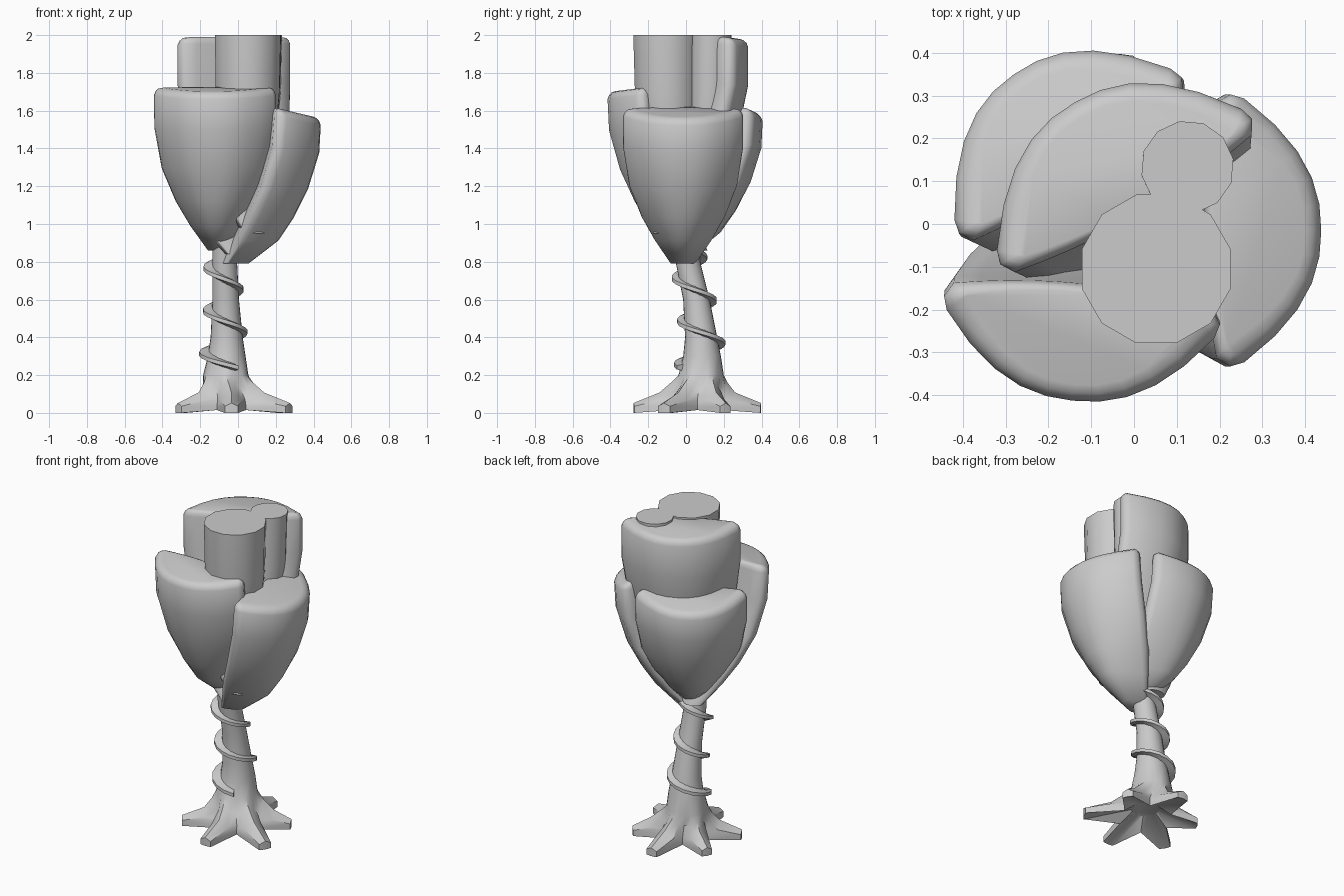
import bpy, bmesh, math
from mathutils import Vector

if "Cube" in bpy.data.objects:
    bpy.data.objects.remove(bpy.data.objects["Cube"])


def loft(name, rings, angle=40):
    """Skin a list of equal-length closed rings and cap both ends."""
    bm = bmesh.new()
    rows = [[bm.verts.new(p) for p in ring] for ring in rings]
    n = len(rows[0])
    for a, b in zip(rows, rows[1:]):
        for i in range(n):
            j = (i + 1) % n
            bm.faces.new((a[i], a[j], b[j], b[i]))
    bm.faces.new(rows[0][::-1])
    bm.faces.new(rows[-1])
    bmesh.ops.recalc_face_normals(bm, faces=bm.faces[:])
    mesh = bpy.data.meshes.new(name)
    bm.to_mesh(mesh)
    bm.free()
    ob = bpy.data.objects.new(name, mesh)
    bpy.context.collection.objects.link(ob)
    bpy.ops.object.select_all(action='DESELECT')
    ob.select_set(True)
    bpy.context.view_layer.objects.active = ob
    bpy.ops.object.shade_smooth_by_angle(angle=math.radians(angle))
    return ob


# Stem centre line and radius: z, x, y, r
STEM = [(0.2, -0.065, 0.08, 0.12), (0.3, -0.06, 0.085, 0.1), (0.4, -0.06, 0.08, 0.085),
        (0.6, -0.065, 0.055, 0.07), (0.8, -0.07, 0.01, 0.065), (0.97, -0.06, 0.0, 0.075)]


def stem_at(z):
    z = min(max(z, STEM[0][0]), STEM[-1][0])
    for a, b in zip(STEM, STEM[1:]):
        if z <= b[0]:
            t = (z - a[0]) / (b[0] - a[0])
            return [a[i] + (b[i] - a[i]) * t for i in (1, 2, 3)]


# Six-toed root foot flowing into the stem; each toe repeats side, ridge, side, valley
TOE_LENGTH = [1.0, 1.06, 0.89, 1.0, 0.89, 0.97]


def foot_ring(side, ridge, valley, cx=-0.035, cy=0.06):
    ring = []
    for k, length in enumerate(TOE_LENGTH):
        base = -90 + 60 * k
        for da, (r, z) in ((-side[2], side[:2]), (0, ridge), (side[2], side[:2]), (30, valley)):
            a = math.radians(base + da)
            if r > 0.3:
                r *= length
            ring.append((cx + r * math.cos(a), cy + r * math.sin(a), z))
    return ring


rings = [foot_ring((0.08, 0.08, 12), (0.08, 0.08), (0.08, 0.08)),
         foot_ring((0.335, 0, 6), (0.338, 0), (0.155, 0.015)),
         foot_ring((0.335, 0.035, 6), (0.338, 0.052), (0.155, 0.035)),
         foot_ring((0.2, 0.07, 16), (0.2, 0.108), (0.145, 0.07)),
         foot_ring((0.142, 0.135, 15), (0.15, 0.16), (0.125, 0.13), -0.05, 0.07)]
for z, x, y, r in STEM:
    rings.append([(x + r * math.cos(a), y + r * math.sin(a), z)
                  for a in (math.radians(-105 + 15 * i) for i in range(24))])
loft("root_foot_and_stem", rings, 35)

# Flat vine winding clockwise up the stem
rings = []
STEPS = 44
for i in range(STEPS + 1):
    t = i / STEPS
    z = 0.24 + 0.64 * t
    a = math.radians(-60 - 1020 * t)
    cx, cy, r = stem_at(z)
    ring = []
    for dr, dz in ((-0.02, -0.022), (0.038, -0.01), (0.038, 0.01), (-0.02, 0.022)):
        ring.append((cx - 0.01 + (r + dr) * math.cos(a), cy + (r + dr) * math.sin(a), z + dz))
    rings.append(ring)
loft("spiral_vine", rings, 35)

# Petal template: height fraction, half width, outer bulge, drop to the ends
PETAL = [(0, 0.065, 0.055, 0.09), (0.15, 0.15, 0.215, 0.17), (0.3, 0.22, 0.295, 0.18),
         (0.5, 0.285, 0.372, 0.185), (0.75, 0.318, 0.43, 0.185), (0.95, 0.318, 0.438, 0.18)]
# Rounded rim: inset and rise above the last level
RIM = [(0.008, 0.02), (0.022, 0.033), (0.042, 0.038)]


def petal(name, direction, z0, z1, shift_u=0.0, shift_v=0.0, tilt=0.3,
          extra_drop=0.0, lean_in=0.0, widen=1.0):
    d = math.radians(direction)
    out = Vector((math.cos(d), math.sin(d), 0))
    side = Vector((-math.sin(d), math.cos(d), 0))
    levels = [(f, w, vo, drop, 0, 0) for f, w, vo, drop in PETAL]
    levels += [PETAL[-1] + r for r in RIM]
    rings = []
    for f, w, vo, drop, inset, rise in levels:
        vo -= lean_in * f ** 4
        drop += extra_drop * f
        chord = vo - drop - 0.065 * min(1, 0.4 + 2 * f)
        w = w * widen - inset

        def point(u, v):
            p = side * (u + shift_u) + out * (v + shift_v)
            p.z = z0 + (z1 - z0) * f + rise - tilt * f * f * (v - chord)
            return p

        # crescent: curved outside, nearly straight inside, rounded ends
        outer, inner = [], []
        for i in range(11):
            s = -1 + i / 5
            u = w * s * 0.97
            outer.append(point(u, vo - drop * abs(s) ** 2.3 - inset * 0.9))
            inner.append(point(u * 0.97, chord - 0.03 * (1 - s * s) + inset * 0.5))
        tip = (vo - drop + chord) / 2
        rings.append(outer + [point(w, tip)] + inner[::-1] + [point(-w, tip)])
    return loft(name, rings, 60)


petal("front_petal", -96, 0.86, 1.73, -0.1, -0.012, 0.12, widen=1.02)
petal("right_petal", 0, 0.79, 1.62, -0.015, 0, 0.26)
petal("back_left_petal", 125, 0.84, 1.62, 0.03, 0.01, 0.2, 0.02)
petal("tall_inner_petal", 120, 0.95, 2.005, -0.022, -0.11, 0.07, 0.03, 0.015, 1.07)


# Two upright inner buds with flat tops, converging towards the stem
def bud(name, x, y, r, turn):
    rings = []
    for z, k in ((0.95, 0.2), (1.1, 0.45), (1.4, 0.85), (1.7, 0.97), (2.0, 1)):
        rings.append([(x * k + r * k * math.cos(a), y * k + r * k * math.sin(a), z)
                      for a in (math.radians(turn + 30 * i) for i in range(12))])
    loft(name, rings)


bud("large_bud", 0.052, -0.105, 0.18, 15)
bud("small_bud", 0.125, 0.133, 0.109, 10)
